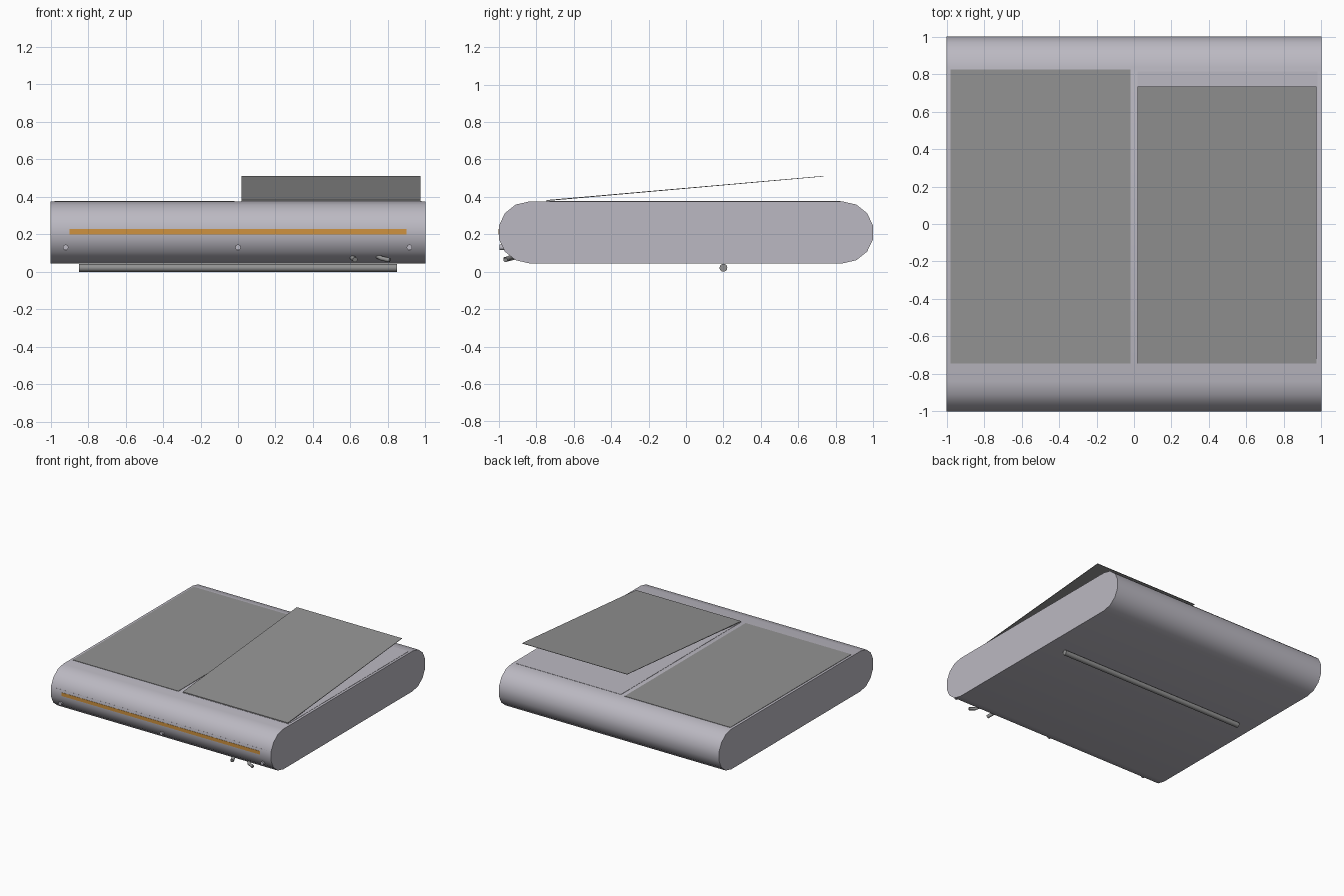
import bpy, bmesh, math
from mathutils import Vector

cube = bpy.data.objects.get("Cube")
if cube:
    bpy.data.objects.remove(cube, do_unlink=True)


def material(name, rgb):
    m = bpy.data.materials.new(name)
    m.use_nodes = True
    m.diffuse_color = (*rgb, 1)
    m.node_tree.nodes["Principled BSDF"].inputs["Base Color"].default_value = (*rgb, 1)
    return m


SHELL = material("pale lilac grey", (0.50, 0.485, 0.54))
GREY = material("mid grey", (0.29, 0.29, 0.29))
AMBER = material("amber", (0.62, 0.29, 0.05))


def finish(name, bm, mat, smooth=False):
    bmesh.ops.recalc_face_normals(bm, faces=bm.faces)
    mesh = bpy.data.meshes.new(name)
    bm.to_mesh(mesh)
    bm.free()
    mesh.materials.append(mat)
    ob = bpy.data.objects.new(name, mesh)
    bpy.context.collection.objects.link(ob)
    if smooth:
        bpy.ops.object.select_all(action='DESELECT')
        ob.select_set(True)
        bpy.context.view_layer.objects.active = ob
        bpy.ops.object.shade_smooth_by_angle(angle=math.radians(40))
    return ob


def box(name, lo, hi, mat):
    bm = bmesh.new()
    bmesh.ops.create_cube(bm, size=1)
    for v in bm.verts:
        v.co = [(a + b) / 2 + c * (b - a) for a, b, c in zip(lo, hi, v.co)]
    return finish(name, bm, mat)


def extrude_x(name, profile, x0, x1, mat, smooth=False):
    """Extrude a (y, z) outline along x."""
    bm = bmesh.new()
    face = bm.faces.new([bm.verts.new((x0, y, z)) for y, z in profile])
    ext = bmesh.ops.extrude_face_region(bm, geom=[face])
    new = [g for g in ext["geom"] if isinstance(g, bmesh.types.BMVert)]
    bmesh.ops.translate(bm, verts=new, vec=(x1 - x0, 0, 0))
    return finish(name, bm, mat, smooth)


def pipe(name, points, radius, mat, sides=10):
    """Sweep a round section along a few points."""
    pts = [Vector(p) for p in points]
    bm = bmesh.new()
    rings = []
    for i, p in enumerate(pts):
        d = pts[min(i + 1, len(pts) - 1)] - pts[max(i - 1, 0)]
        q = d.to_track_quat('Z', 'Y')
        rings.append([bm.verts.new(p + q @ Vector((radius * math.cos(a), radius * math.sin(a), 0)))
                      for a in (math.tau * k / sides for k in range(sides))])
    for r, s in zip(rings, rings[1:]):
        for k in range(sides):
            n = (k + 1) % sides
            bm.faces.new((r[k], r[n], s[n], s[k]))
    bm.faces.new(rings[0])
    bm.faces.new(rings[-1])
    return finish(name, bm, mat, True)


# Rounded housing with flat end caps
R, MID, SEG = 0.165, 0.21, 7
CY = 1 - R * math.cos(math.pi / SEG / 2)
outline = []
for side in (1, -1):
    for k in range(SEG + 1):
        a = -math.pi / 2 + math.pi * k / SEG
        outline.append((side * (CY + R * math.cos(a)), MID + side * R * math.sin(a)))
extrude_x("housing", outline, -1, 1, SHELL, True)
TOP = MID + R

# Closed lid, and the deck under the open lid
box("closed_lid", (-0.98, -0.745, TOP - 0.003), (-0.02, 0.825, TOP + 0.003), GREY)
box("lid_deck", (0.02, -0.745, TOP - 0.003), (0.98, 0.815, TOP + 0.002), SHELL)

# Open lid, tilted up toward the back
extrude_x("open_lid", [(-0.745, TOP + 0.003), (0.735, 0.509), (0.735, 0.512), (-0.745, TOP + 0.008)],
          0.02, 0.975, GREY)

# Front trim plate and coloured stripe
box("front_plate", (-0.96, -0.999, 0.178), (0.96, -0.99, 0.25), SHELL)
box("front_stripe", (-0.90, -1.002, 0.2), (0.90, -0.996, 0.228), AMBER)

# Small round studs along the front
for name, x in (("right_stud", -0.92), ("middle_stud", 0), ("left_stud", 0.915)):
    pipe(name, [(x, -0.96, 0.13), (x, -0.997, 0.13)], 0.015, SHELL)

# Short hoses under the front edge
pipe("short_hose", [(0.605, -0.91, 0.08), (0.625, -0.97, 0.064)], 0.014, GREY)
pipe("bent_hose", [(0.74, -0.92, 0.085), (0.765, -0.95, 0.072), (0.81, -0.965, 0.062)], 0.012, GREY)

# Cross rod under the base
pipe("base_rod", [(-0.85, 0.2, 0.021), (0.85, 0.2, 0.021)], 0.021, GREY, 12)
